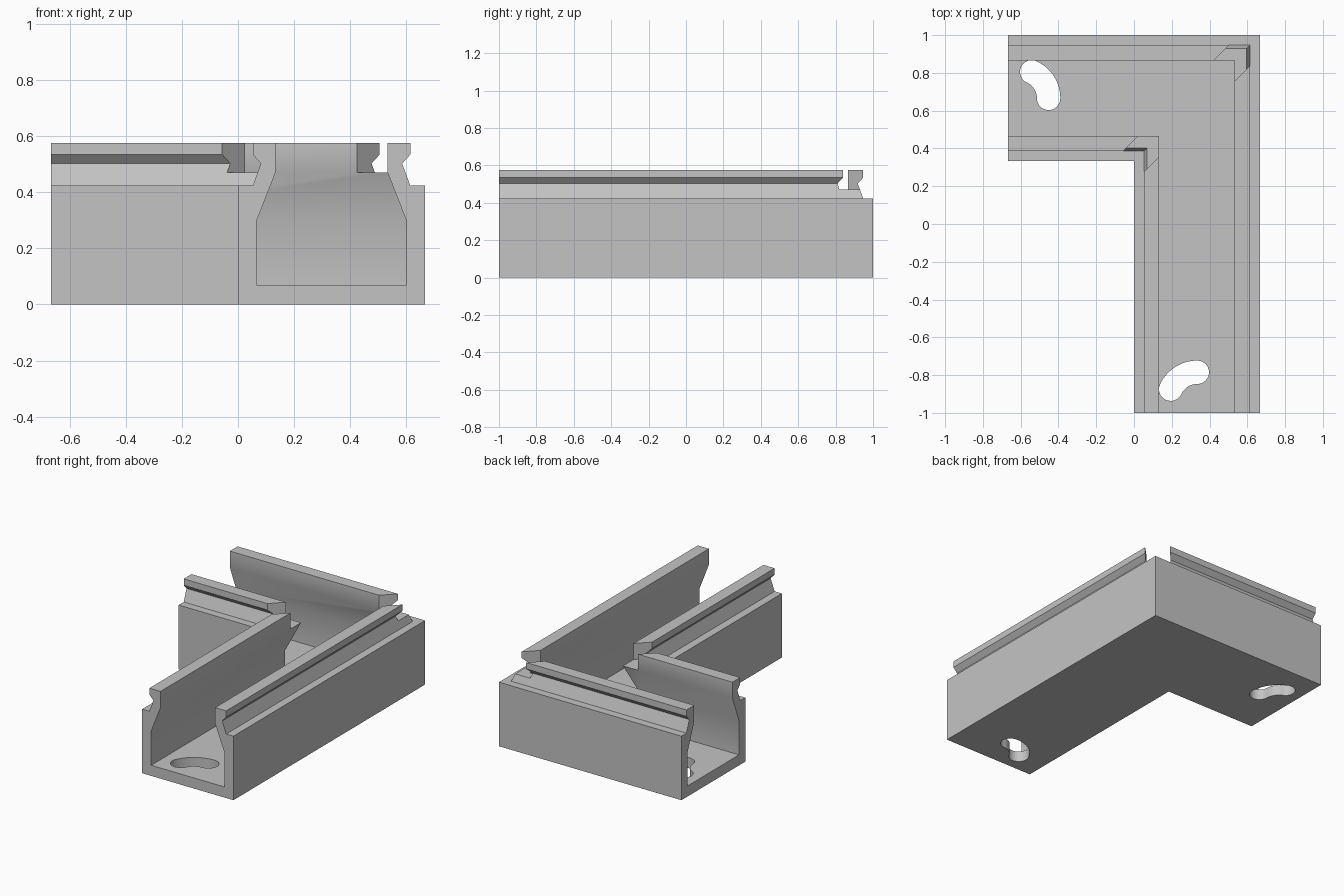
import bpy, bmesh, math
from mathutils import Vector

cube = bpy.data.objects.get("Cube")
if cube:
    bpy.data.objects.remove(cube)

WIDTH = 2 / 3      # channel width
INNER_Y = 1 / 3    # front side of the cross leg

grey = bpy.data.materials.new("plain grey")
grey.use_nodes = True
grey.diffuse_color = (0.55, 0.55, 0.55, 1)
grey.node_tree.nodes["Principled BSDF"].inputs["Base Color"].default_value = grey.diffuse_color


def make_object(name, bm):
    bmesh.ops.recalc_face_normals(bm, faces=bm.faces)
    mesh = bpy.data.meshes.new(name)
    bm.to_mesh(mesh)
    bm.free()
    mesh.materials.append(grey)
    obj = bpy.data.objects.new(name, mesh)
    bpy.context.collection.objects.link(obj)
    return obj


def loft(name, rings):
    """Closed solid through matching rings of points."""
    bm = bmesh.new()
    loops = [[bm.verts.new(p) for p in ring] for ring in rings]
    for a, b in zip(loops, loops[1:]):
        for i in range(len(a)):
            j = (i + 1) % len(a)
            bm.faces.new((a[i], a[j], b[j], b[i]))
    bm.faces.new(loops[0])
    bm.faces.new(loops[-1])
    return make_object(name, bm)


def prism(name, outline, low, high):
    return loft(name, [[(x, y, z) for x, y in outline] for z in (low, high)])


# Channel section: outer wall with clip groove, then the inside face
half = [(WIDTH, 0), (WIDTH, 0.423), (0.614, 0.423), (0.585, 0.502),
        (0.614, 0.534), (0.614, 0.576), (0.533, 0.576), (0.533, 0.47),
        (0.601, 0.296), (0.601, 0.07)]
section = half + [(WIDTH - u, z) for u, z in reversed(half)]

# Sweep the section round the mitred corner
channel = loft("corner_channel", [
    [(u, -1, z) for u, z in section],
    [(u, u + INNER_Y, z) for u, z in section],
    [(-WIDTH, u + INNER_Y, z) for u, z in section]])

# Diagonal gap through the wall tops at the corner
GAP = 0.109
gap = prism("corner_gap_cutter",
            [(x, x + INNER_Y + s) for x, s in
             ((-0.3, -GAP), (0.9, -GAP), (0.9, GAP), (-0.3, GAP))], 0.47, 0.7)


# Curved mounting slots through the floor
def slot(name, cx, cy, start, sweep=65, radius=0.155, r=0.062, n=16):
    def arc(c, rad, a0, a1):
        return [c + rad * Vector((math.cos(math.radians(a0 + (a1 - a0) * i / n)),
                                  math.sin(math.radians(a0 + (a1 - a0) * i / n))))
                for i in range(n + 1)]
    c, end = Vector((cx, cy)), start + sweep
    first, last = arc(c, radius, start, end)[::n]
    outline = (arc(c, radius + r, start, end) + arc(last, r, end, end + 180)[1:-1]
               + arc(c, radius - r, end, start)
               + arc(first, r, start + 180, start + 360)[1:-1])
    return prism(name, outline, -0.1, 0.2)


cutters = [gap,
           slot("front_slot_cutter", 0.335, -0.94, 90),
           slot("side_slot_cutter", -0.607, 0.665, 0)]
for cutter in cutters:
    cutter.hide_render = True
    cutter.hide_viewport = True
    mod = channel.modifiers.new(cutter.name, 'BOOLEAN')
    mod.operation = 'DIFFERENCE'
    mod.solver = 'EXACT'
    mod.object = cutter

# Apply the cuts, then smooth the gentle bends only
graph = bpy.context.evaluated_depsgraph_get()
cut_mesh = bpy.data.meshes.new_from_object(channel.evaluated_get(graph))
channel.modifiers.clear()
channel.data = cut_mesh
for cutter in cutters:
    bpy.data.objects.remove(cutter)
bpy.ops.object.select_all(action='DESELECT')
channel.select_set(True)
bpy.context.view_layer.objects.active = channel
bpy.ops.object.shade_smooth_by_angle(angle=math.radians(30))
